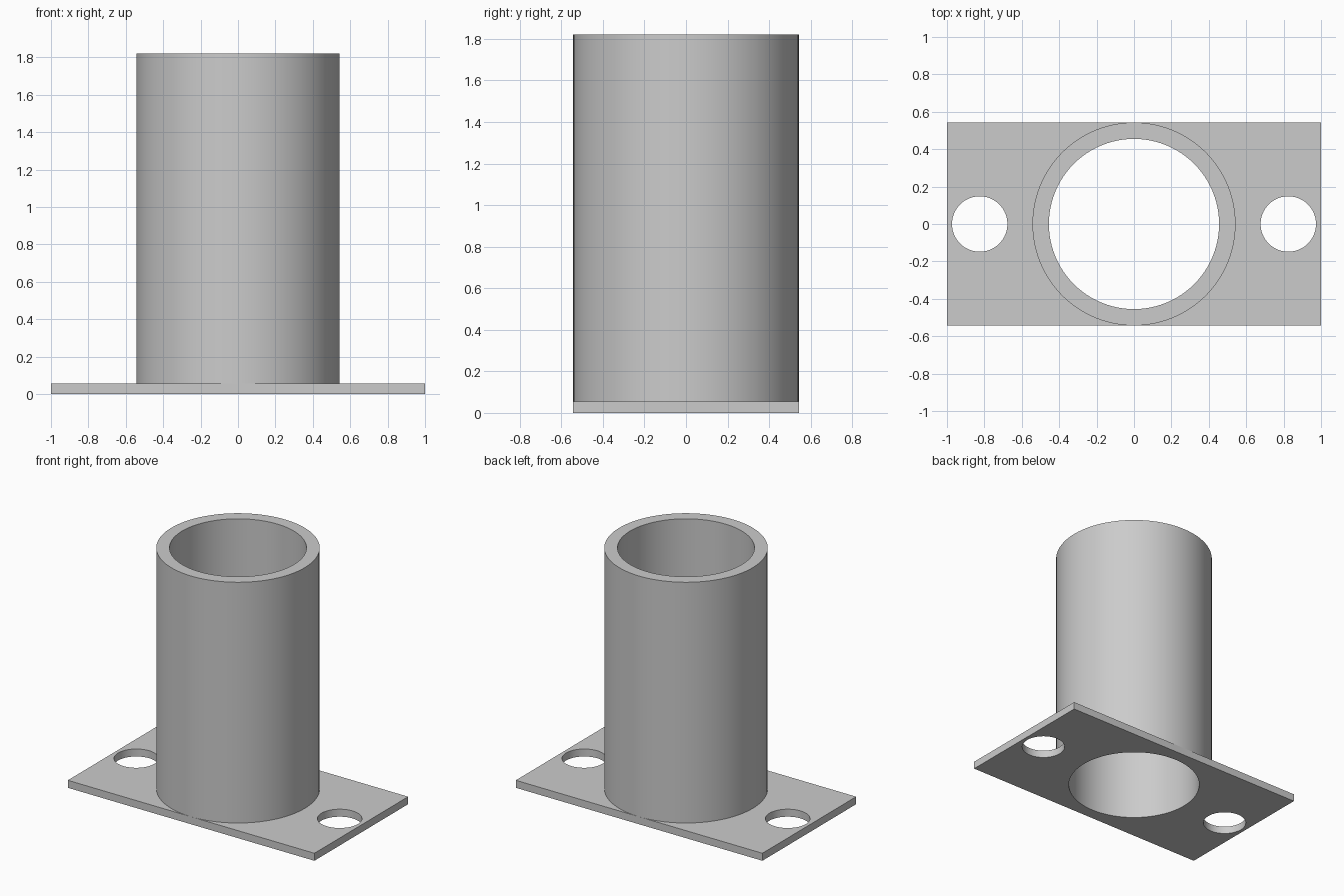
import bpy
import bmesh
import math

if "Cube" in bpy.data.objects:
    bpy.data.objects.remove(bpy.data.objects["Cube"], do_unlink=True)

PLATE_TOP = 0.055
TUBE_TOP = 1.82
OUTER, BORE = 0.543, 0.455
HOLE, HOLE_X = 0.148, 0.825
SIDES = 96

grey = bpy.data.materials.new("plain grey")
grey.use_nodes = True
colour = (0.6, 0.6, 0.6, 1)
grey.diffuse_color = colour
grey.node_tree.nodes["Principled BSDF"].inputs["Base Color"].default_value = colour


def activate(obj):
    bpy.ops.object.select_all(action="DESELECT")
    obj.select_set(True)
    bpy.context.view_layer.objects.active = obj


def smooth(obj):
    activate(obj)
    bpy.ops.object.shade_smooth_by_angle(angle=math.radians(30))


def cut_hole(obj, x, radius):
    """Drill a vertical round hole through obj, then discard the cutter."""
    bpy.ops.mesh.primitive_cylinder_add(vertices=SIDES, radius=radius, depth=1,
                                        location=(x, 0, 0))
    cutter = bpy.context.object
    cutter.hide_render = True
    mod = obj.modifiers.new("hole", "BOOLEAN")
    mod.operation = "DIFFERENCE"
    mod.solver = "EXACT"
    mod.object = cutter
    activate(obj)
    bpy.ops.object.modifier_apply(modifier=mod.name)
    bpy.data.objects.remove(cutter, do_unlink=True)


# Flat base plate with the central bore and two bolt holes
bpy.ops.mesh.primitive_cube_add(size=1, location=(0, 0, PLATE_TOP / 2))
plate = bpy.context.object
plate.name = "base_plate"
plate.scale = (2, 2 * OUTER, PLATE_TOP)
bpy.ops.object.transform_apply(location=True, rotation=False, scale=True)
for x, radius in ((0, BORE), (-HOLE_X, HOLE), (HOLE_X, HOLE)):
    cut_hole(plate, x, radius)
plate.data.materials.clear()
plate.data.materials.append(grey)
for face in plate.data.polygons:
    face.material_index = 0
smooth(plate)

# Upright tube: wall profile spun round z, left open where it meets the plate
bm = bmesh.new()
profile = [bm.verts.new((r, 0, z)) for r, z in (
    (OUTER, PLATE_TOP), (OUTER, TUBE_TOP), (BORE, TUBE_TOP), (BORE, PLATE_TOP))]
edges = [bm.edges.new(pair) for pair in zip(profile, profile[1:])]
bmesh.ops.spin(bm, geom=profile + edges, axis=(0, 0, 1), cent=(0, 0, 0),
               angle=math.tau, steps=SIDES, use_merge=True)
bmesh.ops.remove_doubles(bm, verts=bm.verts[:], dist=0.0001)
bm.normal_update()
# Turn the wall outward if the rim came out facing down
rim = max(bm.faces, key=lambda f: f.calc_center_median().z)
if rim.normal.z < 0:
    bmesh.ops.reverse_faces(bm, faces=bm.faces[:])
mesh = bpy.data.meshes.new("tube")
bm.to_mesh(mesh)
bm.free()
tube = bpy.data.objects.new("tube", mesh)
bpy.context.collection.objects.link(tube)
mesh.materials.append(grey)
smooth(tube)
